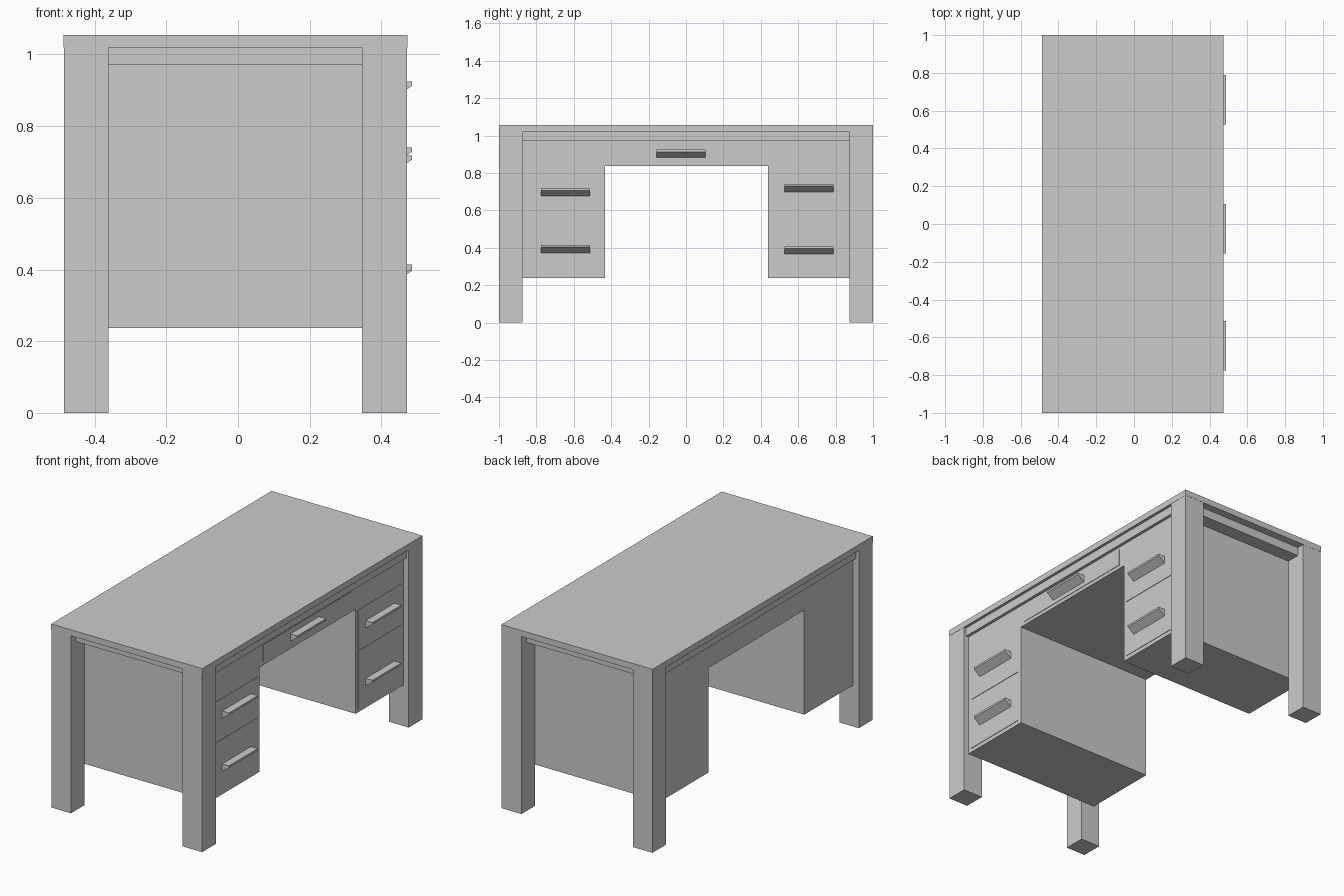
import bpy
import bmesh

if "Cube" in bpy.data.objects:
    bpy.data.objects.remove(bpy.data.objects["Cube"])


def prism(name, profile, axis, lo, hi):
    """Extrude a 2D profile along 'x' (profile is y,z) or 'y' (profile is x,z)."""
    bm = bmesh.new()
    place = (lambda p: (lo, p[0], p[1])) if axis == 'x' else (lambda p: (p[0], lo, p[1]))
    face = bm.faces.new([bm.verts.new(place(p)) for p in profile])
    new = bmesh.ops.extrude_face_region(bm, geom=[face])['geom']
    shift = (hi - lo, 0, 0) if axis == 'x' else (0, hi - lo, 0)
    bmesh.ops.translate(bm, vec=shift, verts=[g for g in new if isinstance(g, bmesh.types.BMVert)])
    bmesh.ops.recalc_face_normals(bm, faces=bm.faces[:])
    mesh = bpy.data.meshes.new(name)
    bm.to_mesh(mesh)
    bm.free()
    obj = bpy.data.objects.new(name, mesh)
    bpy.context.collection.objects.link(obj)
    return obj


def box(name, x, y, z):
    return prism(name, [(y[0], z[0]), (y[1], z[0]), (y[1], z[1]), (y[0], z[1])], 'x', *x)


# Table top and the stepped rail beneath it
box("table_top", (-0.487, 0.473), (-1, 1), (1.02, 1.055))
box("top_rail", (-0.468, 0.457), (-0.955, 0.955), (0.97, 1.021))

# Four corner legs
for side, y in (("left", (-0.999, -0.875)), ("right", (0.875, 0.999))):
    box("back_leg_" + side, (-0.486, -0.362), y, (0, 1.022))
    box("front_leg_" + side, (0.346, 0.472), y, (0, 1.022))

# Cabinet body: two pedestals joined by a bridge over the knee hole
FACE = 0.44
prism("cabinet_body", [(-0.875, 0.237), (-0.432, 0.237), (-0.432, 0.837), (0.439, 0.837),
                       (0.439, 0.237), (0.875, 0.237), (0.875, 0.98), (-0.875, 0.98)],
      'x', -0.449, FACE)

# Drawer fronts, barely proud of the cabinet, each with a wedge-shaped pull
drawers = [  # name, y range, z range, handle centre y, handle top z
    ("centre", (-0.40, 0.40), (0.857, 0.955), -0.026, 0.924),
    ("left_upper", (-0.85, -0.455), (0.565, 0.79), -0.645, 0.718),
    ("left_lower", (-0.85, -0.455), (0.26, 0.555), -0.645, 0.414),
    ("right_upper", (0.46, 0.855), (0.6, 0.825), 0.657, 0.74),
    ("right_lower", (0.46, 0.855), (0.26, 0.59), 0.657, 0.408),
]
for name, y, z, hy, hz in drawers:
    box("drawer_front_" + name, (FACE - 0.01, FACE + 0.003), y, z)
    prism("drawer_handle_" + name,
          [(FACE, hz), (0.486, hz), (0.486, hz - 0.011), (FACE, hz - 0.044)],
          'y', hy - 0.131, hy + 0.131)
